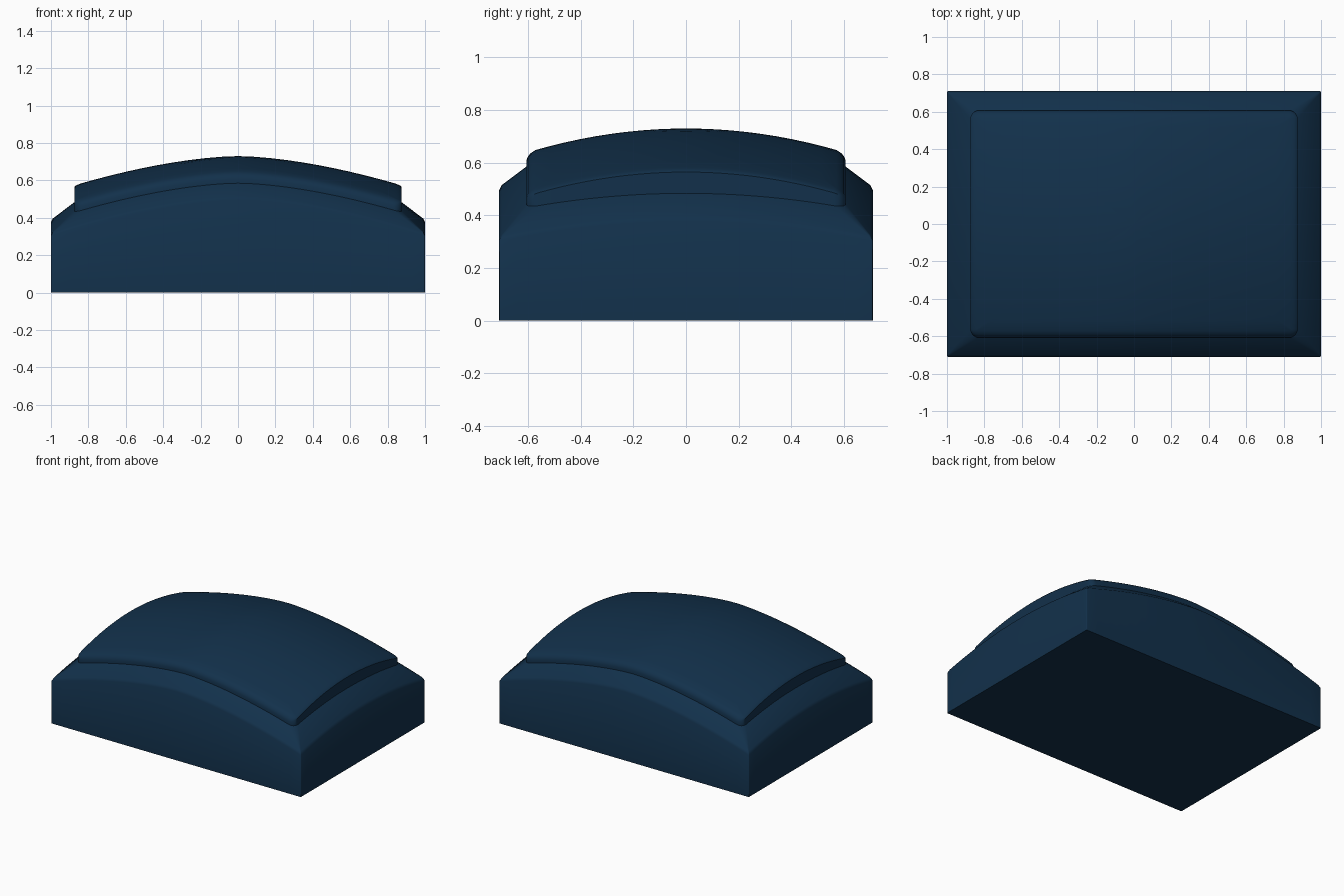
import bpy, bmesh, math

if "Cube" in bpy.data.objects:
    bpy.data.objects.remove(bpy.data.objects["Cube"])


def rounded_rect(hx, hy, r, side=24, arc=6):
    """Points (x, y, front_weight) round a rectangle with rounded corners."""
    cx, cy = hx - r, hy - r
    corners = [(cx, cy), (-cx, cy), (-cx, -cy), (cx, -cy)]
    pts = []
    for i, (x, y) in enumerate(corners):
        for k in range(arc + 1):
            a = math.pi / 2 * (i + k / arc)
            pts.append((x + r * math.cos(a), y + r * math.sin(a), math.sin(a) ** 2))
        nx, ny = corners[(i + 1) % 4]
        a = math.pi / 2 * (i + 1)
        ox, oy = r * math.cos(a), r * math.sin(a)
        for k in range(1, side):
            t = k / side
            pts.append((x + (nx - x) * t + ox, y + (ny - y) * t + oy, math.sin(a) ** 2))
    return pts


def crown_x(x):
    return 0.195 * abs(x) ** 1.65


def border_z(x, y, top):
    return top - crown_x(x) - 0.075 * (y / 0.71) ** 2


def pad_z(x, y):
    return 0.73 - crown_x(x) - 0.25 * y * y


rings = []

# Straight walls of the base, up to the arched rim
outer = rounded_rect(1.0, 0.71, 0.006)
rings.append([(x, y, 0.0) for x, y, w in outer])
rings.append([(x, y, border_z(x, y, 0.572)) for x, y, w in outer])
rings.append([(x, y, border_z(x, y, 0.588)) for x, y, w in rounded_rect(0.99, 0.70, 0.006)])

# Sloping border up to the foot of the raised pad
rings.append([(x, y, border_z(x, y, 0.64)) for x, y, w in rounded_rect(0.875, 0.607, 0.045)])

# Pad wall and rounded pad edge
for inset, drop in ((0, 0.03), (0.007, 0.014), (0.018, 0.006), (0.035, 0.0)):
    loop = rounded_rect(0.875 - inset, 0.607 - inset, 0.045 - inset)
    rings.append([(x, y, pad_z(x, y) - drop * (0.3 + 0.7 * w)) for x, y, w in loop])

# Domed pad surface
inner = rounded_rect(0.84, 0.572, 0.01)
for i in range(9, 0, -1):
    s = i / 10
    rings.append([(x * s, y * s, pad_z(x * s, y * s)) for x, y, w in inner])

bm = bmesh.new()
loops = [[bm.verts.new(p) for p in ring] for ring in rings]
n = len(loops[0])
for a, b in zip(loops, loops[1:]):
    for i in range(n):
        j = (i + 1) % n
        bm.faces.new((a[i], a[j], b[j], b[i]))
peak = bm.verts.new((0, 0, 0.73))
for i in range(n):
    bm.faces.new((loops[-1][i], loops[-1][(i + 1) % n], peak))
bm.faces.new(list(reversed(loops[0])))
bmesh.ops.recalc_face_normals(bm, faces=bm.faces)

mesh = bpy.data.meshes.new("domed_block")
bm.to_mesh(mesh)
bm.free()
block = bpy.data.objects.new("domed_block", mesh)
bpy.context.collection.objects.link(block)

# Dark blue finish
mat = bpy.data.materials.new("dark_blue")
mat.diffuse_color = (0.006, 0.03, 0.07, 1)
mat.use_nodes = True
mat.node_tree.nodes["Principled BSDF"].inputs["Base Color"].default_value = mat.diffuse_color
mesh.materials.append(mat)

bpy.context.view_layer.objects.active = block
block.select_set(True)
bpy.ops.object.shade_smooth_by_angle(angle=math.radians(35))
